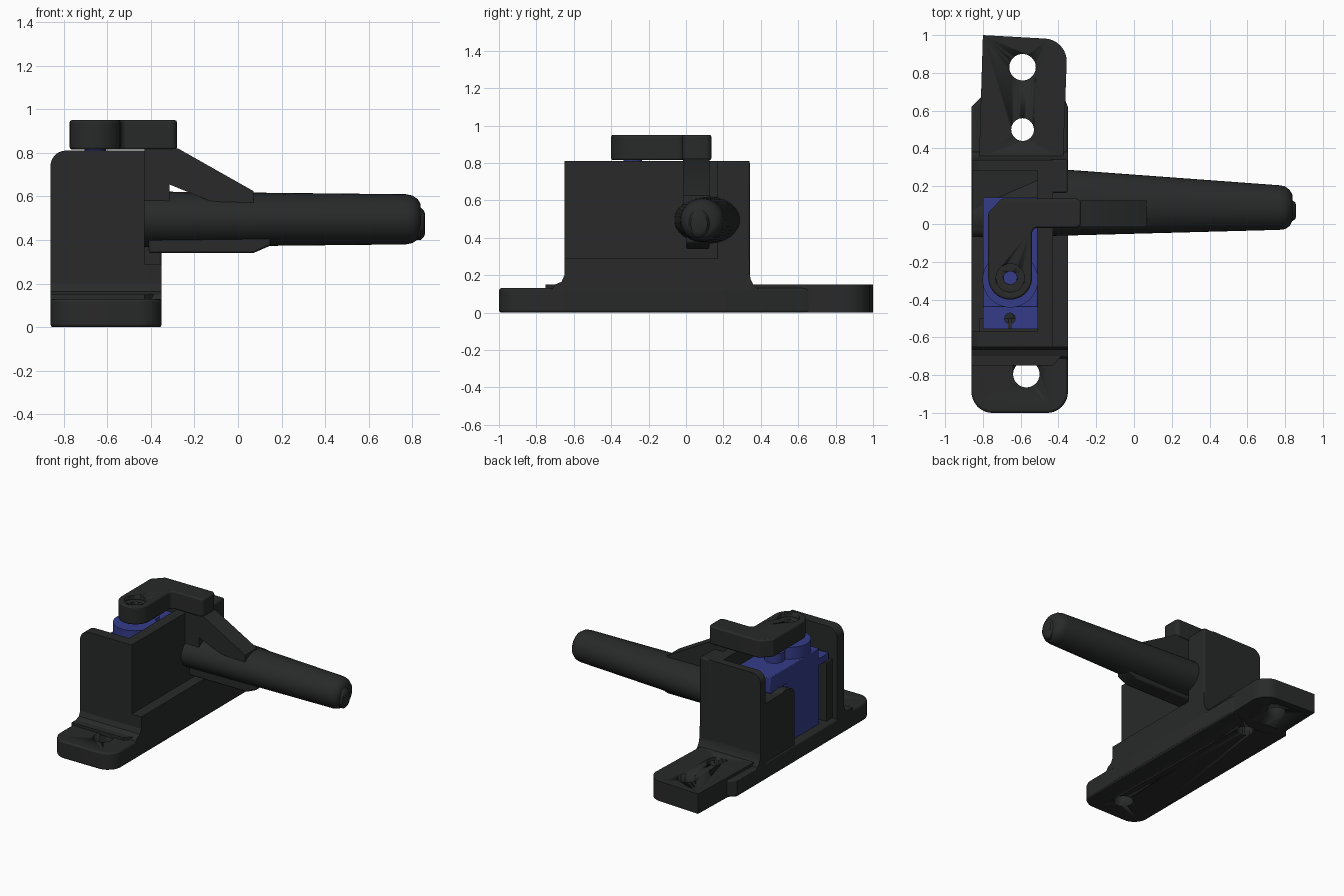
import bpy, bmesh, math
from mathutils import Vector

if "Cube" in bpy.data.objects:
    bpy.data.objects.remove(bpy.data.objects["Cube"])


def material(name, col):
    m = bpy.data.materials.new(name)
    m.diffuse_color = (*col, 1)
    m.use_nodes = True
    m.node_tree.nodes["Principled BSDF"].inputs["Base Color"].default_value = m.diffuse_color
    return m


DARK = material("dark_plastic", (0.021, 0.023, 0.022))
BLUE = material("blue_plastic", (0.035, 0.045, 0.25))


def finish(name, bm, mat):
    bmesh.ops.recalc_face_normals(bm, faces=bm.faces[:])
    me = bpy.data.meshes.new(name)
    bm.to_mesh(me)
    bm.free()
    ob = bpy.data.objects.new(name, me)
    bpy.context.collection.objects.link(ob)
    me.materials.append(mat)
    for o in bpy.context.selected_objects:
        o.select_set(False)
    ob.select_set(True)
    bpy.context.view_layer.objects.active = ob
    bpy.ops.object.shade_smooth_by_angle(angle=math.radians(32))
    return ob


def rounded(pts, n=8):
    """Outline from (u, v, radius) corners."""
    out = []
    for i, p in enumerate(pts):
        c = Vector(p[:2])
        r = p[2] if len(p) > 2 else 0
        if not r:
            out.append(c)
            continue
        a = (Vector(pts[i - 1][:2]) - c).normalized()
        b = (Vector(pts[(i + 1) % len(pts)][:2]) - c).normalized()
        half = a.angle(b) / 2
        d = r / math.tan(half)
        ctr = c + (a + b).normalized() * (r / math.sin(half))
        s, e = c + a * d - ctr, c + b * d - ctr
        for k in range(n + 1):
            out.append(ctr + s.lerp(e, k / n).normalized() * r)
    return out


def prism(name, pts, axis, lo, hi, mat=DARK, bevel=0):
    """Extrude an outline along an axis."""
    place = {'x': lambda u, v, w: (w, u, v),
             'y': lambda u, v, w: (u, w, v),
             'z': lambda u, v, w: (u, v, w)}[axis]
    bm = bmesh.new()
    outline = rounded(pts)
    rings = [[bm.verts.new(place(p[0], p[1], w)) for p in outline] for w in (lo, hi)]
    n = len(outline)
    bm.faces.new(rings[0])
    bm.faces.new(rings[1])
    for i in range(n):
        bm.faces.new((rings[0][i], rings[0][(i + 1) % n], rings[1][(i + 1) % n], rings[1][i]))
    ob = finish(name, bm, mat)
    if bevel:
        m = ob.modifiers.new("bevel", 'BEVEL')
        m.width, m.segments = bevel, 2
        m.angle_limit = math.radians(50)
    return ob


def box(name, x0, x1, y0, y1, z0, z1, mat=DARK, bevel=0):
    return prism(name, [(x0, y0), (x1, y0), (x1, y1), (x0, y1)], 'z', z0, z1, mat, bevel)


def disc(name, x, y, r, z0, z1, mat=DARK, n=40):
    return prism(name, [(x + r * math.cos(math.tau * i / n), y + r * math.sin(math.tau * i / n))
                        for i in range(n)], 'z', z0, z1, mat)


def loft(name, sections, mat=DARK, n=40):
    """Elliptical sections (x, cy, cz, ry, rz) joined along x."""
    bm = bmesh.new()
    rings = [[bm.verts.new((x, cy + ry * math.cos(math.tau * i / n), cz + rz * math.sin(math.tau * i / n)))
              for i in range(n)] for x, cy, cz, ry, rz in sections]
    for a, b in zip(rings, rings[1:]):
        for i in range(n):
            bm.faces.new((a[i], a[(i + 1) % n], b[(i + 1) % n], b[i]))
    bm.faces.new(rings[0])
    bm.faces.new(rings[-1])
    return finish(name, bm, mat)


def drill(ob, x, y, r, z0=-0.2, z1=1.2):
    cut = disc("hole_cutter", x, y, r, z0, z1)
    cut.hide_render = True
    m = ob.modifiers.new("hole", 'BOOLEAN')
    m.object, m.operation, m.solver = cut, 'DIFFERENCE', 'EXACT'
    bpy.context.view_layer.objects.active = ob
    for mod in list(ob.modifiers):
        bpy.ops.object.modifier_apply(modifier=mod.name)
    bpy.data.objects.remove(cut)


# Mounting base and rear tab
base = prism("base_plate", [(-.86, -1, .11), (-.35, -1, .11), (-.35, .62), (-.37, .67),
                            (-.81, .67), (-.86, .62)], 'z', 0, .13, DARK, .012)
tab = prism("rear_tab", [(-.82, .35), (-.375, .35), (-.352, .975, .12), (-.80, 1.0)], 'z', .001, .15)
drill(base, -.57, -.795, .07)
for ob in (base, tab):
    drill(ob, -.59, .50, .06)
drill(tab, -.59, .83, .07)
prism("front_step", [(-.86, -.75), (-.43, -.75), (-.35, -.66), (-.35, -.6), (-.86, -.6)], 'z', .12, .15)
prism("front_fillet", [(-.72, .12), (-.70, .15), (-.665, .165), (-.65, .20), (-.60, .20), (-.60, .12)],
      'x', -.86, -.35)
prism("rear_fillet", [(.30, .12), (.39, .12), (.36, .15), (.345, .18), (.34, .21), (.30, .21)],
      'x', -.86, -.35)

# Housing open towards -x
wall = [(-.86, .1), (-.43, .1), (-.43, .81), (-.86, .81, .07)]
prism("front_wall", wall, 'y', -.65, -.57)
prism("back_wall", wall, 'y', .28, .34)
box("side_wall", -.51, -.43, -.649, .339, .1, .809)
box("side_ledge", -.50, -.35, -.65, .34, .01, .29)
box("rear_buttress", -.45, -.351, .165, .341, .1, .81, DARK, .01)
box("bracket_rest", -.82, -.50, -.58, -.50, .1, .57)
prism("pivot_block", [(-.07, .1), (.29, .1), (.29, .57), (-.07, .57, .06)], 'x', -.855, -.5)

# Servo
box("servo_body", -.80, -.51, -.44, .14, .575, .70, BLUE, .006)
box("servo_lower_body", -.80, -.51, -.44, -.06, .13, .6, BLUE)
flange = box("servo_flange", -.80, -.511, -.555, -.40, .57, .62, BLUE)
drill(flange, -.657, -.50, .028)
box("flange_slot", -.668, -.646, -.556, -.50, .56, .622)
disc("servo_gear_cap", -.655, -.295, .147, .69, .79, BLUE)
disc("servo_small_cap", -.655, -.12, .07, .69, .77, BLUE)
disc("servo_shaft", -.655, -.285, .05, .78, .90, BLUE)

# L-shaped lever with screw recess
lever = prism("lever_arm", [(-.772, -.40, .114), (-.54, -.40, .114), (-.54, -.02, .03), (-.28, -.02, .03),
                            (-.28, .135, .03), (-.70, .135, .03), (-.772, .06, .03)],
              'z', .815, .95, DARK, .01)
drill(lever, -.655, -.285, .075, .92, 1.1)
drill(lever, -.655, -.285, .035)

# Strap joining the lever to the handle
prism("handle_strap", [(-.43, .82), (-.275, .82), (.07, .625), (.07, .56), (-.13, .58), (-.315, .655),
                       (-.315, .56), (-.43, .58)], 'y', -.015, .125)
prism("handle_rib", [(-.41, .34), (.07, .34), (.15, .375), (.15, .45), (-.41, .45)], 'y', 0, .125, DARK, .01)

# Tapered handle and its tip
loft("handle", [(-.855, .03, .49, .10, .09), (-.45, .115, .495, .178, .127), (-.35, .113, .495, .174, .127),
                (.77, .087, .495, .118, .115), (.80, .086, .495, .113, .109),
                (.825, .085, .495, .095, .092), (.838, .085, .495, .07, .07)])
loft("handle_tip", [(.70, .07, .475, .055, .075), (.838, .07, .475, .055, .075),
                    (.853, .07, .475, .045, .06), (.858, .07, .475, .03, .045)])
